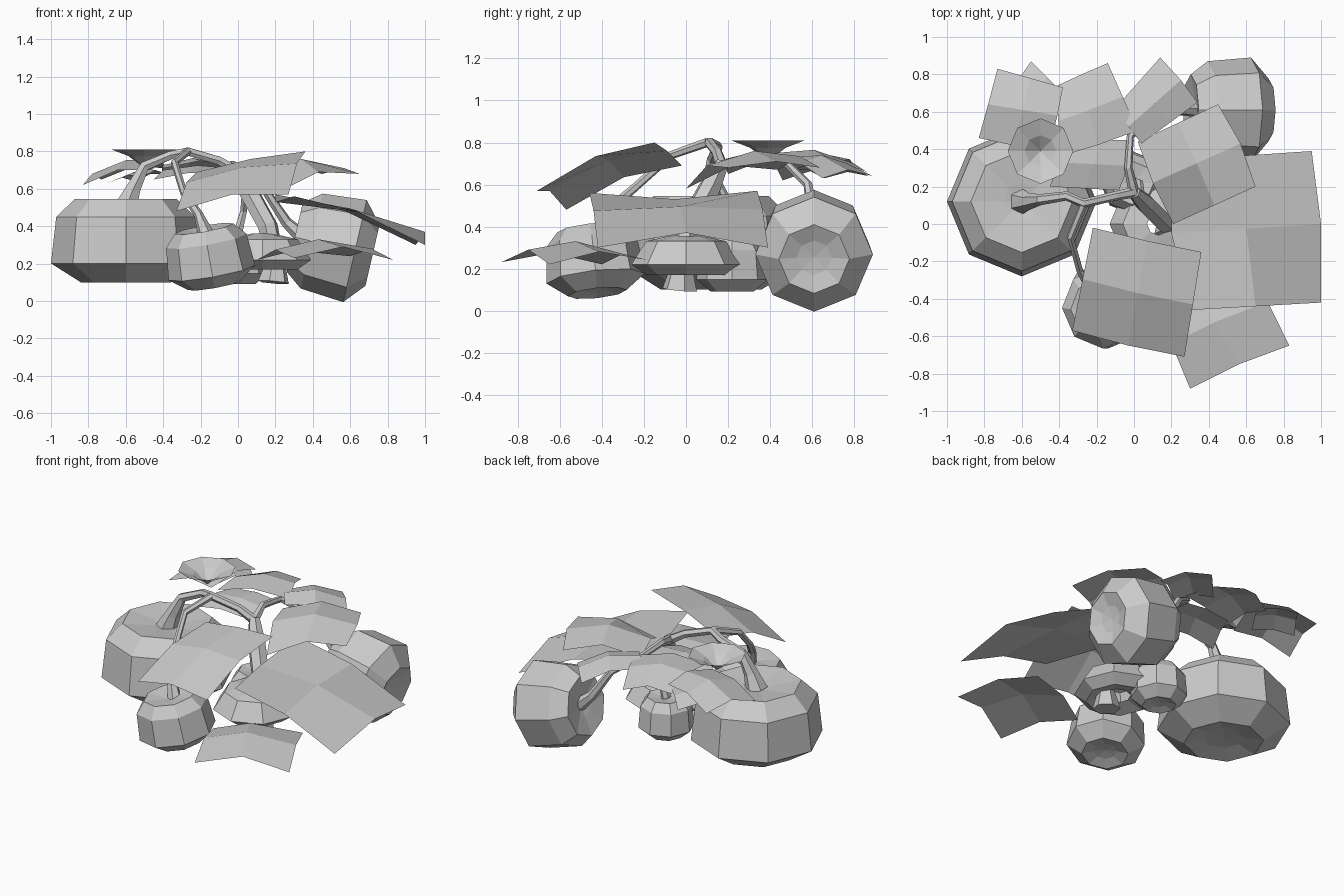
import bpy, bmesh, math
from mathutils import Matrix, Vector

if "Cube" in bpy.data.objects:
    bpy.data.objects.remove(bpy.data.objects["Cube"])


def make_object(name, verts, faces):
    me = bpy.data.meshes.new(name)
    me.from_pydata(verts, [], faces)
    ob = bpy.data.objects.new(name, me)
    bpy.context.collection.objects.link(ob)
    return ob


def lathe(name, profile, loc, tilt=(0, 0), sides=8):
    """Spin (radius, z) rings into a faceted solid, tilted about x then y."""
    bm = bmesh.new()
    rings = []
    for r, z in profile:
        if r == 0:
            rings.append([bm.verts.new((0, 0, z))] * sides)
        else:
            rings.append([bm.verts.new((r * math.cos(math.tau * i / sides),
                                        r * math.sin(math.tau * i / sides), z)) for i in range(sides)])
    for lo, hi in zip(rings, rings[1:]):
        for i in range(sides):
            j = (i + 1) % sides
            bm.faces.new(list(dict.fromkeys((lo[i], lo[j], hi[j], hi[i]))))
    bm.transform(Matrix.Translation(loc) @ Matrix.Rotation(math.radians(tilt[1]), 4, 'Y')
                 @ Matrix.Rotation(math.radians(tilt[0]), 4, 'X'))
    ob = make_object(name, [], [])
    bm.to_mesh(ob.data)
    bm.free()
    return ob


def pumpkin(name, loc, r, h, tilt=(0, 0)):
    shape = [(0, -.42), (.3, -.44), (.6, -.5), (1, -.28), (.93, .26), (.68, .47), (.25, .42), (0, .38)]
    return lathe(name, [(a * r, b * h) for a, b in shape], loc, tilt)


def leaf(name, base, tip, arch=.04):
    """Folded sheet: base and tip edges have three points, middle row is arched."""
    mid = [(Vector(a) + Vector(b)) / 2 + Vector((0, 0, arch)) for a, b in zip(base, tip)]
    faces = [(r * 3 + c, r * 3 + c + 1, r * 3 + c + 4, r * 3 + c + 3) for r in (0, 1) for c in (0, 1)]
    return make_object(name, [*base, *mid, *tip], faces)


def stem(name, points):
    """Tapered tube through (x, y, z, radius) points."""
    cu = bpy.data.curves.new(name, 'CURVE')
    cu.dimensions = '3D'
    cu.bevel_depth = 1
    cu.bevel_resolution = 1
    cu.use_fill_caps = True
    sp = cu.splines.new('POLY')
    sp.points.add(len(points) - 1)
    for p, (x, y, z, r) in zip(sp.points, points):
        p.co = (x, y, z, 1)
        p.radius = r
    sp.use_smooth = False
    ob = bpy.data.objects.new(name, cu)
    bpy.context.collection.objects.link(ob)


# Pumpkins: large left, toppled back right, front, small middle
pumpkin("large_pumpkin", (-.6, .12, .33), .4, .46)
pumpkin("toppled_pumpkin", (.505, .61, .295), .28, .44, (0, -77))
pumpkin("front_pumpkin", (-.155, -.44, .24), .235, .32, (6, -10))
pumpkin("small_pumpkin", (-.01, .22, .22), .17, .26)

# Low growth around the root
lathe("root_mound", [(.08, .2), (.19, .17), (.26, .22), (.19, .33), (.06, .36)], (.13, 0, 0))

# Main stem and its branches
stem("main_stem", [(.19, -.03, .1, .085), (.2, -.02, .22, .05), (.16, .01, .4, .055),
                   (.06, .11, .58, .055), (0, .17, .7, .035)])
stem("large_pumpkin_stem", [(-.6, .12, .5, .07), (-.56, .12, .6, .045), (-.5, .13, .72, .03),
                            (-.36, .15, .78, .025), (-.27, .11, .8, .025),
                            (-.1, .15, .75, .025), (0, .17, .69, .03)])
stem("front_pumpkin_stem", [(-.17, -.42, .35, .045), (-.21, -.39, .46, .025), (-.29, -.25, .58, .02),
                            (-.34, -.07, .74, .02), (-.27, .1, .8, .022)])
stem("toppled_pumpkin_stem", [(0, .17, .69, .03), (-.03, .3, .73, .022), (-.02, .47, .71, .02),
                              (.14, .58, .6, .022), (.26, .61, .42, .03), (.36, .61, .33, .045)])
stem("small_pumpkin_stem", [(-.01, .22, .33, .03), (.03, .22, .48, .02), (.04, .15, .61, .02)])

# Leaves
leaf("big_right_leaf", [(.2, .34, .57), (.2, -.05, .53), (.3, -.46, .56)],
     [(.95, .39, .3), (1, 0, .37), (1, -.42, .3)], .045)
leaf("front_leaf", [(-.22, -.02, .69), (.07, -.09, .76), (.36, -.15, .8)],
     [(-.33, -.57, .48), (-.03, -.65, .57), (.27, -.71, .57)], .05)
leaf("back_right_leaf", [(.02, .44, .67), (.1, .22, .69), (.21, 0, .58)],
     [(.45, .64, .68), (.57, .43, .71), (.65, .2, .68)], .06)
leaf("rear_leaf", [(-.1, .62, .69), (-.03, .52, .73), (.04, .43, .7)],
     [(.14, .89, .64), (.25, .77, .67), (.34, .65, .63)])
leaf("rear_left_leaf", [(-.4, .36, .71), (-.2, .42, .75), (.02, .5, .71)],
     [(-.41, .74, .66), (-.28, .8, .7), (-.14, .86, .66)])
leaf("far_left_leaf", [(-.38, .73, .71), (-.41, .58, .75), (-.46, .38, .7)],
     [(-.73, .83, .65), (-.78, .64, .68), (-.83, .46, .62)])
leaf("hidden_left_leaf", [(-.38, .7, .68), (-.44, .6, .7), (-.5, .5, .67)],
     [(-.55, .87, .64), (-.62, .77, .66), (-.7, .66, .63)], .02)
leaf("inner_left_leaf", [(0, .45, .7), (-.03, .31, .71), (-.08, .18, .68)],
     [(-.36, .45, .7), (-.4, .33, .7), (-.45, .2, .65)], .02)
leaf("low_leaf", [(.1, -.4, .22), (.3, -.3, .27), (.6, -.18, .24)],
     [(.3, -.88, .23), (.56, -.75, .29), (.83, -.65, .22)], .05)

# Trumpet flower above the large pumpkin
lathe("flower", [(0, .71), (.085, .775), (.175, .81)], (-.5, .39, 0))
